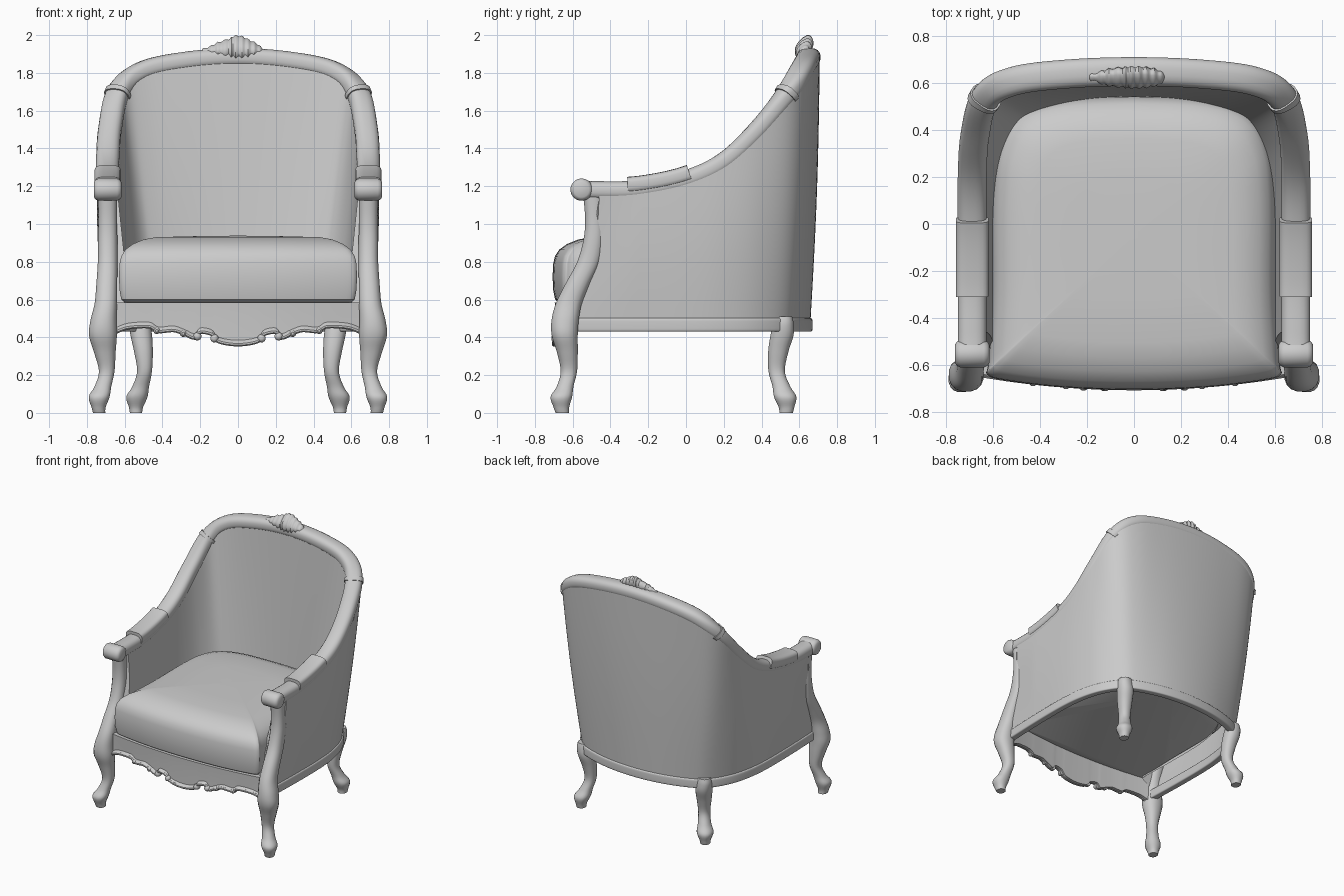
import bpy, bmesh, math
from mathutils import Vector

if "Cube" in bpy.data.objects:
    bpy.data.objects.remove(bpy.data.objects["Cube"])

Z = Vector((0, 0, 1))


def cat(pts, n=8):
    """Catmull-Rom interpolation of tuples of any length."""
    out = []
    for i in range(len(pts) - 1):
        p1, p2 = pts[i], pts[i + 1]
        p0, p3 = pts[max(i - 1, 0)], pts[min(i + 2, len(pts) - 1)]
        for k in range(n):
            t = k / n
            out.append(tuple(0.5 * (2 * b + (c - a) * t + (2 * a - 5 * b + 4 * c - d) * t * t
                                    + (3 * b - a - 3 * c + d) * t ** 3)
                             for a, b, c, d in zip(p0, p1, p2, p3)))
    return out + [tuple(pts[-1])]


def both(pts):
    """Right-half control points continued onto the left half."""
    return pts + [(-p[0],) + tuple(p[1:]) for p in reversed(pts[:-1])]


def oval(a, b, n=20, power=2.0):
    res = []
    for i in range(n):
        t = 2 * math.pi * (i + 0.5) / n
        c, s = math.cos(t), math.sin(t)
        res.append((a * math.copysign(abs(c) ** (2 / power), c),
                    b * math.copysign(abs(s) ** (2 / power), s)))
    return res


def loft(name, rings, mirror=False, closed=True):
    """Skin a row of sections; open sections get no end caps."""
    bm = bmesh.new()
    vs = [[bm.verts.new(p) for p in r] for r in rings]
    m = len(vs[0])
    for r0, r1 in zip(vs, vs[1:]):
        for j in range(m if closed else m - 1):
            bm.faces.new((r0[j], r0[(j + 1) % m], r1[(j + 1) % m], r1[j]))
    bm.faces.new(vs[0])
    bm.faces.new(vs[-1])
    bmesh.ops.recalc_face_normals(bm, faces=bm.faces)
    me = bpy.data.meshes.new(name)
    bm.to_mesh(me)
    bm.free()
    ob = bpy.data.objects.new(name, me)
    bpy.context.collection.objects.link(ob)
    if mirror:
        ob.modifiers.new("mirror", 'MIRROR')
    return ob


def frames(path):
    """Point, outward horizontal normal and upward normal along a path."""
    ps = [Vector(p) for p in path]
    res = []
    for i, p in enumerate(ps):
        t = (ps[min(i + 1, len(ps) - 1)] - ps[max(i - 1, 0)]).normalized()
        n = t.cross(Z).normalized()
        res.append((p, n, n.cross(t)))
    return res


def sweep(name, frs, a, b, off=(0, 0), power=2.0, n=20, mirror=False):
    return loft(name, [[p + N * (x + off[0]) + B * (y + off[1]) for x, y in oval(a, b, n, power)]
                       for p, N, B in frs], mirror)


def column(name, pts, power=2.3):
    """Vertical leg from (x, y, z, rx, ry) stations, mirrored."""
    return loft(name, [[(x + u, y + v, z) for u, v in oval(rx, ry, 16, power)]
                       for x, y, z, rx, ry in cat(pts, 5)], True)


# Top rail running from arm to arm over the back
rail_pts = [(.69, -.57, 1.183), (.69, -.46, 1.177), (.69, -.25, 1.183), (.69, 0, 1.235), (.69, .2, 1.33),
            (.678, .38, 1.50), (.632, .54, 1.70), (.51, .61, 1.81), (.28, .64, 1.862), (0, .65, 1.882)]
rail = frames(cat(both(rail_pts)))
sweep("top_rail", rail, .062, .05, power=2.6)
sweep("rail_band", rail[47:49], .07, .058, power=2.6, mirror=True)
sweep("arm_pad", rail[14:26], .07, .044, off=(0, .028), power=3.5, mirror=True)

# Rolled arm ends
loft("arm_scroll", [[(x, -.553 + u, 1.182 + v) for u, v in oval(r, r, 24)]
                    for x, r in ((.617, .04), (.625, .052), (.64, .059), (.74, .059), (.755, .052), (.763, .04))],
     True)

# Upholstered shell between base and rail, open underneath
base_pts = [(.70, -.6, .5), (.71, -.3, .5), (.71, 0, .5), (.69, .2, .5), (.64, .37, .5),
            (.55, .51, .5), (.44, .58, .5), (.23, .64, .5), (0, .66, .5)]
base = frames(cat(both(base_pts)))
rings = []
for (p, N, _), (q, M, _) in zip(base, rail[8:-8]):
    outer, inner = [], []
    front = max(0, (-.3 - p.y) / .3)      # front edge follows the curved arm post
    for k in range(13):
        t = k / 12
        bend = math.sin(math.pi * t)
        shift = Vector((0, .04 * bend * front, 0))
        outer.append(p.lerp(q + M * .058, t) + N * .01 * bend * (1 - front) + shift)
        inner.append((p - N * .125 + Z * .07).lerp(q - M * .052, t) + shift)
    rings.append(outer + inner[::-1])
loft("upholstered_shell", rings, closed=False)
sweep("base_rail", base, .027, .036, off=(-.017, -.034), power=6, n=24)

# Seat cushion: one plan outline scaled through its height
plan = cat(both([(0, -.70), (.3, -.69), (.55, -.66), (.62, -.635), (.615, -.58), (.6, -.3), (.6, .1),
                 (.575, .32), (.49, .46), (.3, .525), (0, .54)][::-1]), 5)[:-1]
loft("seat_cushion", [[(x * s, -.05 + (y + .05) * s, z) for x, y in plan]
                      for z, s in ((.585, .96), (.6, .99), (.65, 1.005), (.72, 1.01), (.79, 1.005), (.83, .99),
                                   (.865, .955), (.895, .89), (.918, .80), (.93, .7), (.935, .4), (.938, .05))])

# Carved apron with scalloped lower edge
edge = cat(both([(.65, .42), (.58, .445), (.47, .45), (.42, .425), (.34, .43), (.28, .41), (.23, .39),
                 (.2, .42), (.14, .41), (.1, .37), (0, .355)]), 6)


def apron_y(x):
    return -.64 - .055 * (1 - (x / .65) ** 2)


rings = []
for x, z in edge:
    y = apron_y(x)
    rings.append([(x, y + .04, .585), (x, y, .585), (x, y + .004, .52), (x, y + .006, z + .03),
                  (x, y - .008, z + .018), (x, y, z), (x, y + .03, z)])
loft("front_apron", rings)
sweep("apron_bead", frames([(x, apron_y(x) - .002, z + .008) for x, z in edge]), .013, .012, n=8)
for i, (x, z, r) in enumerate(((.125, .395, .022), (.215, .405, .022), (.29, .42, .018), (.43, .435, .018))):
    y = apron_y(x)
    loft("apron_scroll_%d" % (i + 1),
         [[(x + u, y - .012 + d, z + v) for u, v in oval(r * s, r * s, 12)]
          for d, s in ((-.008, .4), (-.002, .8), (.008, 1), (.03, 1))], True)

# Cabriole front legs continuing up as arm posts
column("front_leg", [(.735, -.655, 0, .033, .036), (.738, -.66, .03, .038, .042), (.735, -.66, .085, .056, .058),
                     (.715, -.64, .14, .045, .045), (.695, -.62, .22, .042, .044), (.705, -.628, .32, .058, .056),
                     (.715, -.642, .41, .075, .07), (.712, -.64, .49, .07, .073), (.70, -.62, .58, .06, .07),
                     (.695, -.575, .68, .056, .066), (.69, -.515, .80, .053, .062), (.69, -.488, .92, .052, .055),
                     (.69, -.485, 1.03, .05, .05), (.69, -.49, 1.15, .052, .055)])

# Cabriole back legs
column("back_leg", [(.54, .53, 0, .033, .036), (.54, .532, .03, .038, .042), (.535, .525, .085, .057, .06),
                    (.515, .505, .14, .045, .048), (.495, .48, .22, .04, .044), (.50, .488, .32, .05, .054),
                    (.512, .508, .41, .058, .062), (.52, .515, .47, .056, .056), (.52, .515, .51, .048, .048)])

# Carved leaf crest leaning over the top rail
rings = []
for i, (x, lo, hi, d) in enumerate(cat([(-.19, 1.905, 1.925, .012), (-.14, 1.895, 1.945, .028),
                                        (-.1, 1.885, 1.965, .04), (-.05, 1.88, 1.98, .045),
                                        (-.02, 1.875, 1.997, .048), (.02, 1.875, 1.995, .048),
                                        (.06, 1.88, 1.975, .045), (.1, 1.89, 1.955, .035),
                                        (.135, 1.905, 1.925, .012)], 6)):
    w = .004 * math.sin(i * 1.3)
    mid, h = (lo + hi) / 2, (hi - lo) / 2 + w
    rings.append([(x, .625 + .35 * v + u * .9, mid + v) for u, v in oval(d + w, h, 16, 1.7)])
loft("leaf_crest", rings)

# Smooth shading with sharp edges kept
bpy.ops.object.select_all(action='SELECT')
bpy.context.view_layer.objects.active = bpy.context.scene.objects["top_rail"]
bpy.ops.object.shade_smooth_by_angle(angle=math.radians(40))
